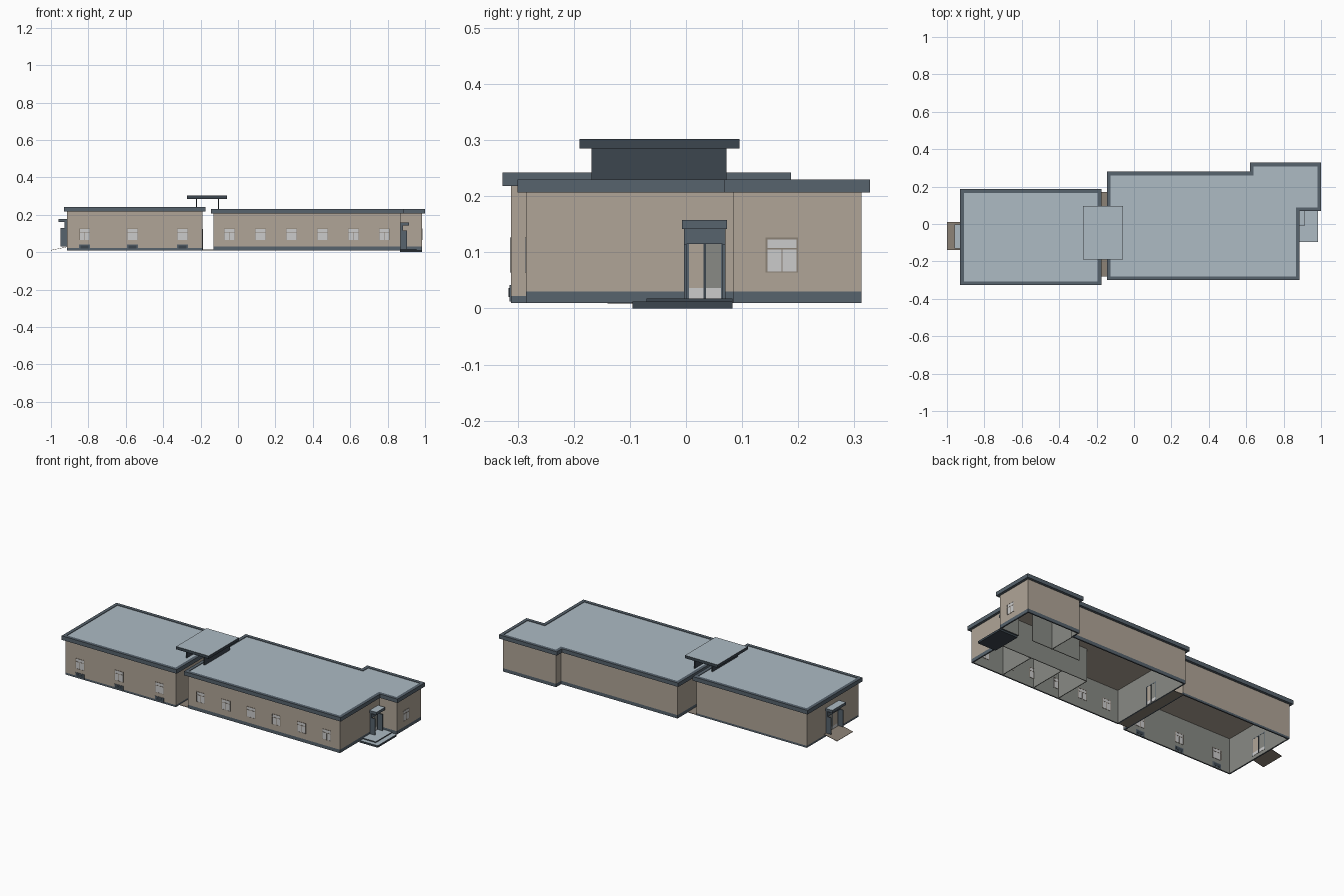
import bpy, bmesh
from mathutils import Vector

if "Cube" in bpy.data.objects:
    bpy.data.objects.remove(bpy.data.objects["Cube"])


def material(name, r, g, b):
    lin = [((c / 255 + 0.055) / 1.055) ** 2.4 for c in (r, g, b)]
    m = bpy.data.materials.new(name)
    m.diffuse_color = (*lin, 1)
    m.use_nodes = True
    m.node_tree.nodes["Principled BSDF"].inputs["Base Color"].default_value = m.diffuse_color
    return m


TAN = material("tan_wall", 176, 165, 151)
TRIM = material("slate_trim", 87, 99, 109)
NAVY = material("dark_slate", 60, 70, 79)
ROOF = material("pale_blue_roof", 173, 187, 196)
GREY = material("interior_grey", 136, 138, 133)
GLASS = material("light_glass", 203, 203, 203)
TAUPE = material("taupe", 140, 130, 118)


def finish(name, bm, mats):
    me = bpy.data.meshes.new(name)
    bm.to_mesh(me)
    bm.free()
    for m in mats:
        me.materials.append(m)
    ob = bpy.data.objects.new(name, me)
    bpy.context.collection.objects.link(ob)
    return ob


def box(name, x, y, z, mat, top=None):
    """Box from (min, max) ranges, optional second colour on the top face."""
    bm = bmesh.new()
    bmesh.ops.create_cube(bm, size=1)
    for v in bm.verts:
        v.co = [r[0] if c < 0 else r[1] for c, r in zip(v.co, (x, y, z))]
    bm.normal_update()
    if top:
        for f in bm.faces:
            f.material_index = int(f.normal.z > 0.5)
    return finish(name, bm, [mat, top] if top else [mat])


def offset(poly, d):
    """Push a counter-clockwise right-angled outline outwards by d."""
    out = []
    for i, p in enumerate(poly):
        a, b, c = Vector(poly[i - 1]), Vector(p), Vector(poly[(i + 1) % len(poly)])
        e, f = (b - a).normalized(), (c - b).normalized()
        out.append((b.x + d * (e.y + f.y), b.y - d * (e.x + f.x)))
    return out


def ring(bm, poly, z):
    return [bm.verts.new((x, y, z)) for x, y in poly]


def bridge(bm, a, b, mat=0):
    n = len(a)
    for i in range(n):
        j = (i + 1) % n
        bm.faces.new((a[i], a[j], b[j], b[i])).material_index = mat


WALL = 0.008


def block(name, poly, plinth, z0, z1):
    # Walls: plinth band and tan outside, grey inside, open underneath
    bm = bmesh.new()
    inner = offset(poly, -WALL)
    a, b, c = ring(bm, poly, 0.01), ring(bm, poly, plinth), ring(bm, poly, z0 + 0.005)
    d, e = ring(bm, inner, 0.01), ring(bm, inner, z0)
    bridge(bm, a, b, 1)
    bridge(bm, b, c, 0)
    bridge(bm, e, d, 2)
    bridge(bm, d, a, 1)
    ceiling = bm.faces.new(list(reversed(e)))
    ceiling.material_index = 0
    finish(name + "_walls", bm, [TAN, TRIM, GREY])
    # Roof: overhanging trim band with a slightly sunk deck
    bm = bmesh.new()
    big, small = offset(poly, 0.015), offset(poly, -0.005)
    lo_in, lo, hi = ring(bm, poly, z0), ring(bm, big, z0), ring(bm, big, z1)
    hi_in, deck = ring(bm, small, z1), ring(bm, small, z1 - 0.003)
    for p, q in ((lo_in, lo), (lo, hi), (hi, hi_in), (hi_in, deck)):
        bridge(bm, p, q, 0)
    bm.faces.new(deck).material_index = 1
    finish(name + "_roof", bm, [TRIM, ROOF])


def window(name, centre, wall, axis, inward):
    """Pane plus frame bars, on a wall facing -y (axis 'y') or +x (axis 'x')."""
    def part(suffix, u, z, grow, mat):
        t = sorted((wall - inward * grow, wall + inward * (WALL + grow)))
        u = (centre + u[0], centre + u[1])
        xy = (u, t) if axis == "y" else (t, u)
        box(name + suffix, xy[0], xy[1], z, mat)
    w, z0, z1 = 0.029, 0.064, 0.126
    part("_pane", (-w, w), (z0, z1), 0.0006, GLASS)
    for k, s in enumerate((-1, 1)):
        part(f"_jamb_{k}", sorted((s * w, s * (w - 0.003))), (z0, z1), 0.0015, TAUPE)
    part("_sill", (-w, w), (z0, z0 + 0.002), 0.0015, TAUPE)
    part("_head", (-w, w), (z1 - 0.003, z1), 0.0015, TAUPE)
    part("_transom", (-w, w), (0.105, 0.108), 0.0015, TAUPE)
    part("_mullion", (-0.001, 0.001), (z0, 0.106), 0.0015, TAUPE)


def door(name, wall, inward, y0, y1, z0, z1):
    """Glazed double door seen from both sides of the wall."""
    def part(suffix, y, z, grow, mat):
        x = sorted((wall - inward * grow, wall + inward * (WALL + grow)))
        box(name + suffix, x, y, z, mat)
    m = (y0 + y1) / 2
    part("_leaves", (y0, y1), (z0, z1), 0.0008, GREY)
    part("_lower_glass", (y0, y1), (z0, z0 + 0.018), 0.0014, GLASS)
    part("_side_glass", (y0, m), (z0 + 0.018, z1), 0.0014, TAN)
    part("_centre", (m - 0.002, m + 0.002), (z0, z1), 0.002, NAVY)
    part("_frame_0", (y0 - 0.004, y0), (z0, z1), 0.002, TRIM)
    part("_frame_1", (y1, y1 + 0.004), (z0, z1), 0.002, TRIM)
    part("_frame_top", (y0 - 0.004, y1 + 0.004), (z1, z1 + 0.004), 0.002, TRIM)


def porch(name, wall, out, y0, y1, base, head, top, depth):
    """Side posts, header and flat canopy around an entrance."""
    def xr(d):
        return sorted((wall, wall + out * d))
    box(name + "_post_0", xr(depth - 0.012), (y0 + 0.003, y0 + 0.008), (base, head), TRIM)
    box(name + "_post_1", xr(depth - 0.012), (y1 - 0.008, y1 - 0.003), (base, head), TRIM)
    box(name + "_header", xr(0.012), (y0 + 0.003, y1 - 0.003), (head, top - 0.016), TRIM)
    box(name + "_canopy", xr(depth), (y0, y1), (top - 0.016, top), TRIM, ROOF)


# Two main blocks
block("long_block", [(-.13, -.285), (.87, -.285), (.87, .084), (.985, .084),
                     (.985, .313), (.635, .313), (.635, .265), (-.13, .265)],
      0.03, 0.207, 0.23)
block("short_block", [(-.915, -.312), (-.19, -.312), (-.19, .172), (-.915, .172)],
      0.022, 0.218, 0.242)

# Windows on the front and on the end of the wing
for i in range(6):
    window(f"long_window_{i}", -0.045 + i * 0.1655, -0.285, "y", 1)
for i, x in enumerate((-0.82, -0.564, -0.297)):
    window(f"short_window_{i}", x, -0.312, "y", 1)
    box(f"basement_window_{i}", (x - .029, x + .029), (-.315, -.303), (.012, .042), TRIM)
    box(f"basement_pane_{i}", (x - .022, x + .022), (-.316, -.302), (.02, .036), NAVY)
window("wing_window", 0.171, 0.985, "x", -1)

# Right entrance with stepped platform
box("platform", (.865, .985), (-.095, .083), (0, .012), NAVY, ROOF)
box("platform_step", (.865, .955), (-.07, .083), (.012, .018), NAVY, ROOF)
door("right_door", .87, -1, .005, .062, .018, .115)
porch("right_porch", .87, 1, -.007, .073, .018, .115, .158, .045)

# Left entrance with thin ramp
door("left_door", -.915, 1, -.115, -.02, .03, .13)
porch("left_porch", -.915, -1, -.13, -.003, .03, .13, .178, .045)
ramp = box("ramp", (-1.0, -.915), (-.14, .01), (.009, .011), TAUPE)
for v in ramp.data.vertices:
    if v.co.x > -0.95:
        v.co.z += 0.018

# Open link between the blocks: floor strip, doors and raised canopy
box("link_floor", (-.19, -.13), (-.28, .17), (.01, .013), TAUPE)
door("link_door_long", -.13, 1, -.04, .03, .014, .12)
door("link_door_short", -.19, -1, -.04, .03, .014, .12)
box("link_canopy", (-.273, -.06), (-.19, .095), (.285, .302), NAVY, ROOF)
box("link_support_left", (-.225, -.219), (-.168, .072), (.238, .286), NAVY)
box("link_support_right", (-.108, -.102), (-.168, .072), (.226, .286), NAVY)

# Interior partitions of the long block
for i, x in enumerate((.66, .45, .28)):
    box(f"cross_partition_{i}", (x - .002, x + .002), (-.278, -.05), (.012, .207), GREY)
box("corridor_partition", (.28, .862), (-.052, -.048), (.012, .207), GREY)
box("wing_partition", (.633, .637), (.084, .258), (.012, .207), GREY)
box("wing_corridor_partition", (.45, .77), (.09, .094), (.012, .207), GREY)
